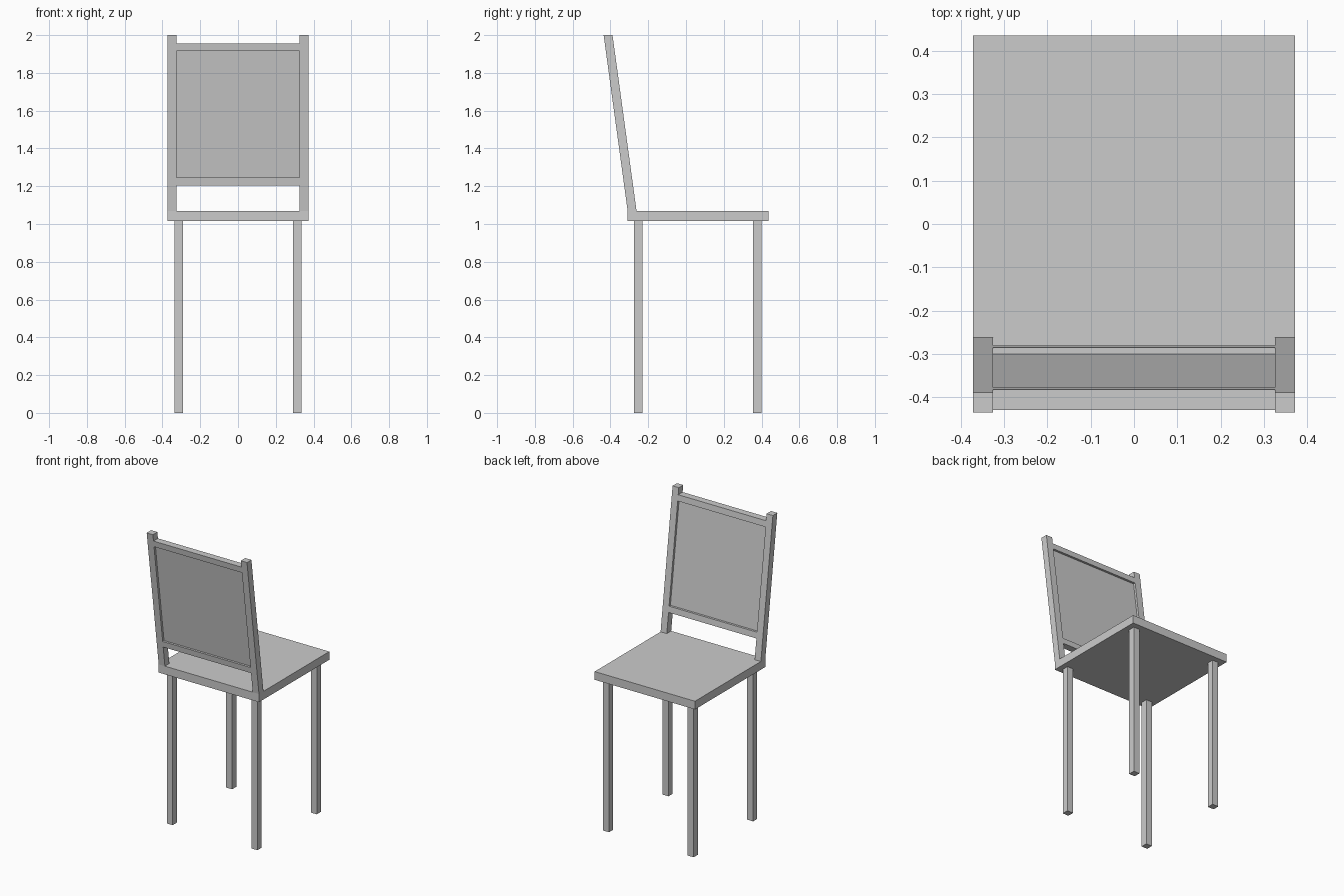
import bpy, bmesh

if "Cube" in bpy.data.objects:
    bpy.data.objects.remove(bpy.data.objects["Cube"])

SEAT_Z0, SEAT_Z1, TOP = 1.015, 1.07, 2.0
HALF_W, POST_IN = 0.372, 0.326
BACK_Y, LEAN, DEPTH = -0.309, -0.127, 0.047


def prism(name, x0, x1, z0, z1, y_range):
    """Box whose y extent at each height is given by y_range(z)."""
    bm = bmesh.new()
    rings = []
    for z in (z0, z1):
        a, b = y_range(z)
        rings.append([bm.verts.new(p) for p in
                      ((x0, a, z), (x1, a, z), (x1, b, z), (x0, b, z))])
    lo, hi = rings
    bm.faces.new(lo[::-1])
    bm.faces.new(hi)
    for i in range(4):
        j = (i + 1) % 4
        bm.faces.new((lo[i], lo[j], hi[j], hi[i]))
    mesh = bpy.data.meshes.new(name)
    bm.to_mesh(mesh)
    bm.free()
    obj = bpy.data.objects.new(name, mesh)
    bpy.context.collection.objects.link(obj)
    return obj


def leaning(near=0.0, far=DEPTH):
    """y range of a slice through the reclined backrest."""
    def f(z):
        y = BACK_Y + LEAN * (z - SEAT_Z1) / (TOP - SEAT_Z1)
        return y + near, y + far
    return f


def straight(a, b):
    return lambda z: (a, b)


# Seat slab
prism("seat", -HALF_W, HALF_W, SEAT_Z0, SEAT_Z1, straight(BACK_Y, 0.436))

# Legs and backrest posts, left and right
for side, s in (("left", -1), ("right", 1)):
    xa, xb = sorted((s * 0.292, s * 0.336))
    prism(f"rear_leg_{side}", xa, xb, 0, SEAT_Z0, straight(-0.275, -0.231))
    prism(f"front_leg_{side}", xa, xb, 0, SEAT_Z0, straight(0.355, 0.399))
    xa, xb = sorted((s * POST_IN, s * HALF_W))
    prism(f"back_post_{side}", xa, xb, SEAT_Z1, TOP, leaning())

# Backrest rails and recessed panel
prism("lower_rail", -POST_IN, POST_IN, 1.205, 1.245, leaning())
prism("upper_rail", -POST_IN, POST_IN, 1.915, 1.955, leaning())
prism("back_panel", -POST_IN, POST_IN, 1.245, 1.915, leaning(0.015, 0.032))
